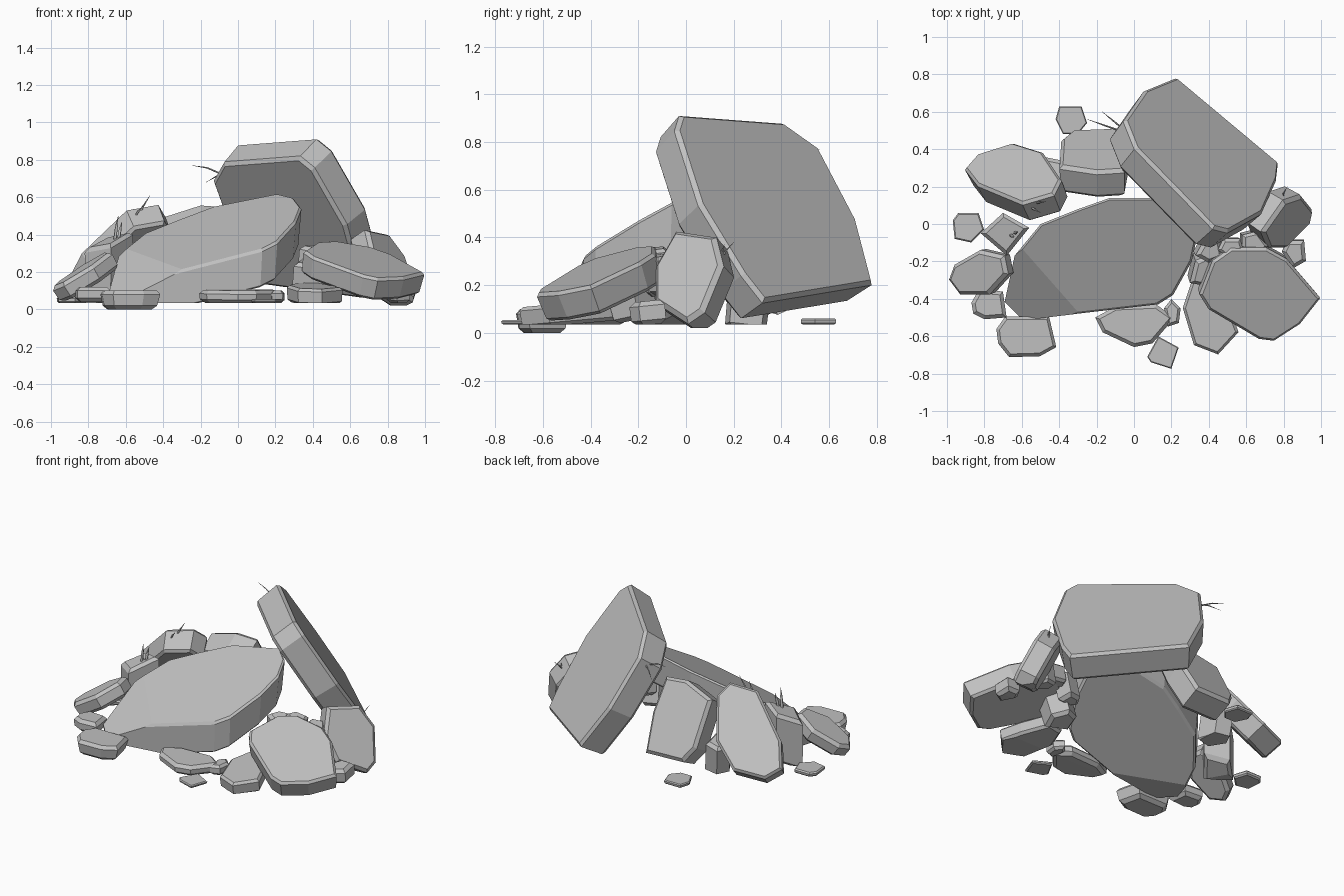
import bpy, bmesh
from mathutils import Vector

cube = bpy.data.objects.get("Cube")
if cube:
    bpy.data.objects.remove(cube)

stone = bpy.data.materials.new("stone grey")
stone.use_nodes = True
stone.diffuse_color = (0.53, 0.53, 0.53, 1)
bsdf = stone.node_tree.nodes["Principled BSDF"]
bsdf.inputs["Base Color"].default_value = (0.53, 0.53, 0.53, 1)
bsdf.inputs["Roughness"].default_value = 0.9


def cut(bm, point, normal):
    """Remove everything on the normal's side of a plane and cap the hole."""
    geom = bm.verts[:] + bm.edges[:] + bm.faces[:]
    bmesh.ops.bisect_plane(bm, geom=geom, dist=1e-5, plane_co=point,
                           plane_no=normal, clear_outer=True)
    rim = [e for e in bm.edges if e.is_boundary]
    if rim:
        bmesh.ops.holes_fill(bm, edges=rim, sides=0)


def slab(name, outline, plane, thick, chamfer=0.02, floor=0.035, cuts=(),
         upright=False, taper=0.96):
    """Tilted slab: plan outline on the plane z = c + gx*x + gy*y, chamfered rims.
    An upright slab has vertical sides."""
    c, gx, gy = plane
    depth = Vector((0, 0, 1)) if upright else Vector((-gx, -gy, 1)).normalized()
    top = [Vector((x, y, c + gx * x + gy * y)) for x, y in outline]
    mid = sum(top, Vector()) / len(top)
    bm = bmesh.new()
    upper = [bm.verts.new(p) for p in top]
    lower = [bm.verts.new(mid + (p - mid) * taper - depth * thick) for p in top]
    caps = [bm.faces.new(upper), bm.faces.new(lower)]
    n = len(top)
    for i in range(n):
        j = (i + 1) % n
        bm.faces.new((upper[i], lower[i], lower[j], upper[j]))
    bmesh.ops.recalc_face_normals(bm, faces=bm.faces[:])
    rims = list({e for f in caps for e in f.edges})
    bmesh.ops.bevel(bm, geom=rims, offset=chamfer, segments=1, affect='EDGES',
                    clamp_overlap=True)
    for point, direction in cuts:
        cut(bm, point, direction)
    cut(bm, (0, 0, floor), (0, 0, -1))
    bmesh.ops.recalc_face_normals(bm, faces=bm.faces[:])
    mesh = bpy.data.meshes.new(name)
    bm.to_mesh(mesh)
    bm.free()
    mesh.materials.append(stone)
    obj = bpy.data.objects.new(name, mesh)
    bpy.context.collection.objects.link(obj)


# Large slabs
slab("leaning_slab",
     [(.43, -.02), (.01, .41), (-.05, .56), (.06, .72), (.23, .79), (.78, .33),
      (.77, .24), (.69, .06), (.51, -.04)],
     (1.37, -1.1, -1.15), .18, .018)
slab("main_slab",
     [(-.64, -.17), (-.5, 0), (-.3, .08), (-.13, .14), (.21, .14), (.3, .06),
      (.34, -.06), (.31, -.2), (.21, -.38), (.13, -.43), (-.3, -.48), (-.6, -.52),
      (-.7, -.42)],
     (.51, .2, .5), .21, .012, upright=True,
     cuts=[((-.45, -.3, .27), (-.33, -.54, .77))])
slab("front_right_slab",
     [(.35, -.38), (.42, -.2), (.52, -.13), (.71, -.13), (.82, -.19), (1, -.4),
      (.89, -.54), (.75, -.63), (.67, -.62), (.4, -.46)],
     (.5, -.17, .33), .13, .015, .02)
slab("right_slab",
     [(.69, -.05), (.81, .12), (.9, .15), (.965, .07), (.95, 0), (.815, -.135),
      (.725, -.135)],
     (1.66, -1.7, 1.05), .14, .02, .02)
slab("back_left_slab",
     [(-.84, .21), (-.91, .3), (-.84, .38), (-.65, .44), (-.49, .39), (-.39, .24),
      (-.43, .16), (-.6, .11)],
     (.96, .5, -1.1), .15, .015)
slab("back_middle_slab",
     [(-.4, .31), (-.39, .46), (-.33, .51), (-.06, .52), (-.03, .4), (-.05, .29),
      (-.2, .28)],
     (1.08, .05, -1.8), .17, .02)

# Left side stones
slab("left_block", [(-.82, -.05), (-.7, .06), (-.56, -.02), (-.68, -.17)],
     (.62, .35, .2), .32, .02, upright=True)
slab("left_slab",
     [(-1, -.3), (-.97, -.22), (-.83, -.14), (-.7, -.17), (-.68, -.27),
      (-.78, -.38), (-.94, -.38)],
     (.76, .6, .15), .1)
slab("left_low_stone",
     [(-.87, -.42), (-.83, -.35), (-.7, -.36), (-.68, -.5), (-.8, -.51),
      (-.86, -.48)],
     (.12, 0, 0), .08)

# Front stones
slab("front_left_stone",
     [(-.74, -.56), (-.69, -.49), (-.45, -.49), (-.41, -.66), (-.5, -.71),
      (-.67, -.715), (-.73, -.64)],
     (.1, 0, 0), .1, .02, 0, taper=.85)
slab("front_middle_stone",
     [(-.21, -.5), (-.1, -.44), (.12, -.43), (.22, -.5), (.1, -.64), (0, -.66),
      (-.17, -.58)],
     (.12, 0, .03), .07)
slab("front_chip", [(.16, -.45), (.2, -.4), (.25, -.45), (.24, -.53), (.18, -.55)],
     (.1, 0, 0), .065, .015)
slab("front_right_stone",
     [(.26, -.45), (.31, -.3), (.42, -.28), (.51, -.45), (.56, -.58), (.45, -.7),
      (.32, -.65)],
     (.17, 0, .09), .09, .015)

# Rubble wedged between the slabs on the right
slab("wedged_stone_a", [(.3, -.32), (.33, -.2), (.42, -.16), (.5, -.24), (.46, -.35)],
     (.36, -.1, .25), .2)
slab("wedged_stone_b", [(.33, -.17), (.37, -.1), (.46, -.08), (.48, -.18), (.4, -.21)],
     (.4, -.1, .15), .18)
slab("wedged_stone_c", [(.45, -.14), (.48, -.08), (.57, -.08), (.59, -.15), (.5, -.18)],
     (.43, -.12, .1), .12, .015)
slab("wedged_stone_d", [(.58, -.13), (.58, -.06), (.66, -.04), (.72, -.12), (.66, -.17)],
     (.4, -.1, .1), .16, .015)
slab("right_low_stone", [(.79, -.15), (.82, -.09), (.91, -.09), (.92, -.2), (.85, -.24)],
     (.15, 0, .1), .1)

# Rubble under the back slabs
slab("back_low_stone", [(-.52, .28), (-.48, .36), (-.38, .34), (-.36, .2), (-.46, .18)],
     (.3, .1, -.1), .22)

# Thin tiles lying on the ground
slab("front_tile", [(.07, -.71), (.13, -.6), (.24, -.66), (.2, -.775), (.09, -.74)],
     (.055, 0, 0), .02, .006)
slab("back_tile", [(-.42, .56), (-.4, .63), (-.28, .63), (-.25, .54), (-.3, .48), (-.38, .48)],
     (.06, 0, 0), .025, .006)
slab("left_tile", [(-.97, .02), (-.94, .06), (-.83, .06), (-.8, -.03), (-.87, -.1), (-.96, -.08)],
     (.065, 0, 0), .03, .008)


def tuft(name, root, tips, width=0.007):
    """Thin bent blades, each tapering from the root to a tip."""
    curve = bpy.data.curves.new(name, 'CURVE')
    curve.dimensions = '3D'
    curve.bevel_depth = width
    curve.bevel_resolution = 0
    root = Vector(root)
    for i, tip in enumerate(tips):
        start = root + Vector((0.02 * i, 0.01 * i, 0))
        tip = Vector(tip)
        bend = (start + tip) / 2 + Vector((0, 0, 0.012))
        spline = curve.splines.new('POLY')
        spline.points.add(2)
        for point, place, radius in zip(spline.points, (start, bend, tip), (1, 0.8, 0.1)):
            point.co = (*place, 1)
            point.radius = radius
    curve.materials.append(stone)
    obj = bpy.data.objects.new(name, curve)
    bpy.context.collection.objects.link(obj)


# Dry grass in the cracks
tuft("left_grass", (-.57, .1, .46), [(-.5, .06, .56), (-.47, .12, .61), (-.44, .15, .55)])
tuft("block_grass", (-.66, -.06, .36), [(-.64, -.07, .5), (-.62, -.04, .47)], .01)
tuft("back_grass", (-.08, .5, .72), [(-.25, .56, .77), (-.17, .6, .68)], .005)
tuft("right_grass", (.78, .13, .28), [(.82, .2, .38), (.8, .16, .37)], .005)
